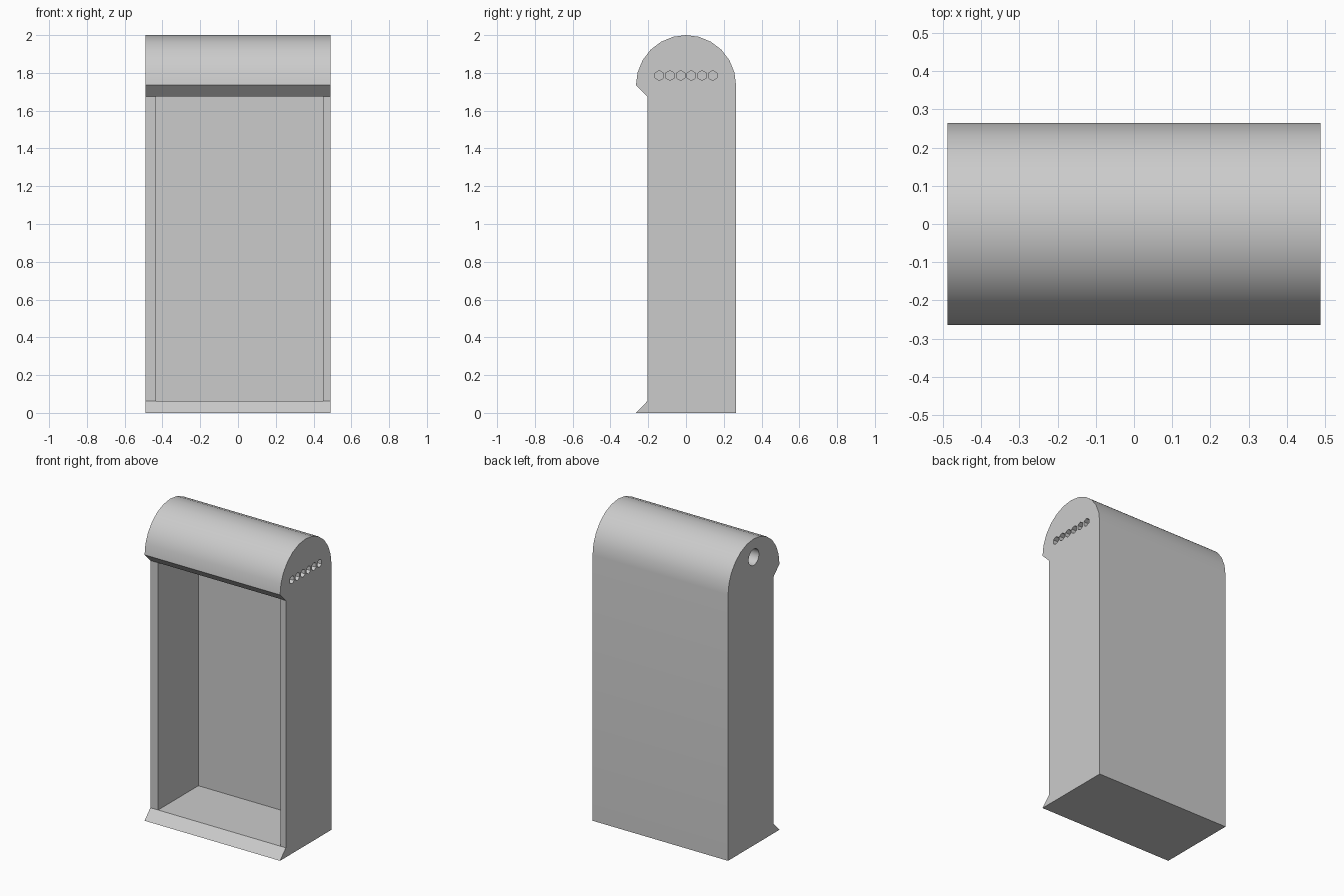
import bpy, bmesh, math
from mathutils import Matrix

default = bpy.data.objects.get("Cube")
if default:
    bpy.data.objects.remove(default)

HALF_W, R = 0.489, 0.265          # half width, hood radius
FACE_Y, LIP = -0.205, 0.062       # front plane, lip height
HOOD_Z = 2.0 - R                  # centre of the hood arc

grey = bpy.data.materials.new("grey plastic")
grey.use_nodes = True
colour = (0.6, 0.6, 0.6, 1)
grey.diffuse_color = colour
grey.node_tree.nodes["Principled BSDF"].inputs["Base Color"].default_value = colour


def make_object(name, bm):
    bmesh.ops.recalc_face_normals(bm, faces=bm.faces[:])
    mesh = bpy.data.meshes.new(name)
    bm.to_mesh(mesh)
    bm.free()
    mesh.materials.append(grey)
    obj = bpy.data.objects.new(name, mesh)
    bpy.context.collection.objects.link(obj)
    return obj


def extrude_profile(name, points, x0, x1):
    """Extrude a (y, z) outline along x."""
    bm = bmesh.new()
    face = bm.faces.new([bm.verts.new((x0, y, z)) for y, z in points])
    new = bmesh.ops.extrude_face_region(bm, geom=[face])["geom"]
    verts = [v for v in new if isinstance(v, bmesh.types.BMVert)]
    bmesh.ops.translate(bm, verts=verts, vec=(x1 - x0, 0, 0))
    return make_object(name, bm)


def ring(y, z, radius, sides):
    """Outline of a round or hexagonal hole, with a corner at the top."""
    angles = [2 * math.pi * i / sides for i in range(sides)]
    return [(y + radius * math.sin(a), z + radius * math.cos(a)) for a in angles]


def cut(target, cutter):
    mod = target.modifiers.new("cut", "BOOLEAN")
    mod.operation, mod.solver, mod.object = "DIFFERENCE", "EXACT", cutter
    bpy.ops.object.select_all(action="DESELECT")
    bpy.context.view_layer.objects.active = target
    target.select_set(True)
    bpy.ops.object.modifier_apply(modifier=mod.name)
    bpy.data.objects.remove(cutter)


# Cabinet outline: bottom lip, flat back, arched hood and its underside
arc = [(R * math.cos(a), HOOD_Z + R * math.sin(a))
       for a in [math.pi * i / 12 for i in range(13)]]
outline = [(FACE_Y, LIP), (-R, 0), (R, 0)] + arc + [(FACE_Y, HOOD_Z - 0.06)]
cabinet = extrude_profile("cabinet", outline, -HALF_W, HALF_W)

# Open compartment in the front
top = HOOD_Z - 0.06
cut(cabinet, extrude_profile(
    "compartment_cutter", [(-0.3, LIP), (0.21, LIP), (0.21, top), (-0.3, top)], -0.433, 0.451))

# Row of hexagonal sockets on the left side of the hood
for i in range(6):
    y = (i - 2.5) * 0.0565
    cut(cabinet, extrude_profile("socket_cutter", ring(y, 1.786, 0.026, 6), 0.3, 0.6))

# Round bore on the right side of the hood
cut(cabinet, extrude_profile("bore_cutter", ring(0, 1.88, 0.053, 32), -0.6, 0.2))

bpy.ops.object.shade_smooth_by_angle(angle=math.radians(30))
